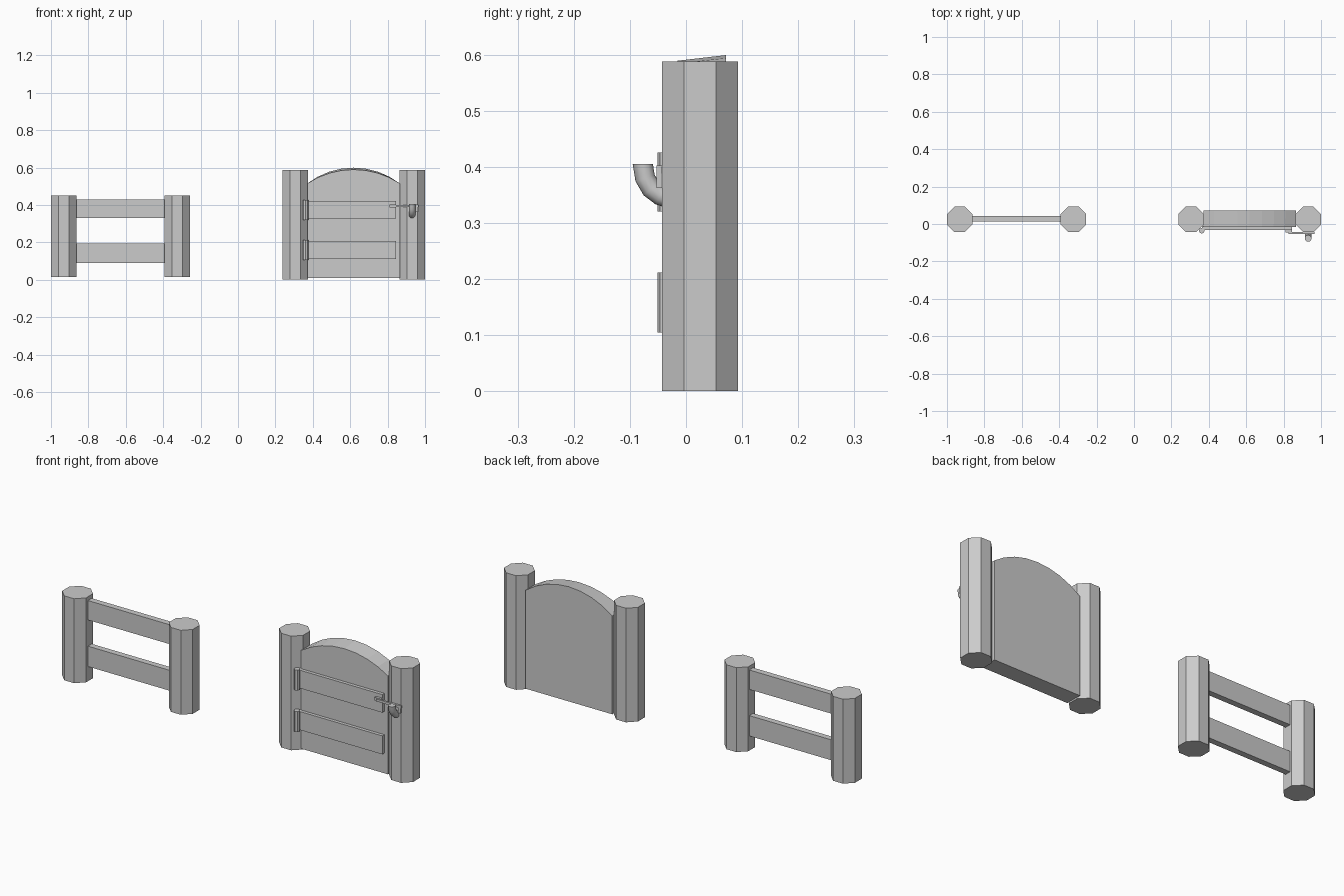
import bpy, bmesh, math
from mathutils import Vector

if "Cube" in bpy.data.objects:
    bpy.data.objects.remove(bpy.data.objects["Cube"])


def make(name, bm):
    bmesh.ops.recalc_face_normals(bm, faces=bm.faces)
    me = bpy.data.meshes.new(name)
    bm.to_mesh(me)
    bm.free()
    ob = bpy.data.objects.new(name, me)
    bpy.context.collection.objects.link(ob)
    return ob


def box(name, x0, x1, y0, y1, z0, z1):
    bm = bmesh.new()
    bmesh.ops.create_cube(bm, size=1)
    for v in bm.verts:
        v.co = ((x0 + x1) / 2 + v.co.x * (x1 - x0),
                (y0 + y1) / 2 + v.co.y * (y1 - y0),
                (z0 + z1) / 2 + v.co.z * (z1 - z0))
    return make(name, bm)


def loft(name, rings):
    """Skin between rings of points and cap both ends."""
    bm = bmesh.new()
    rows = [[bm.verts.new(p) for p in r] for r in rings]
    n = len(rows[0])
    for a, b in zip(rows, rows[1:]):
        for i in range(n):
            j = (i + 1) % n
            bm.faces.new((a[i], a[j], b[j], b[i]))
    bm.faces.new(rows[0])
    bm.faces.new(rows[-1])
    return make(name, bm)


def prism(name, x, y, z0, z1, r, n, turn=0.0):
    angles = [2 * math.pi * i / n + turn for i in range(n)]
    return loft(name, [[(x + r * math.cos(a), y + r * math.sin(a), z)
                        for a in angles] for z in (z0, z1)])


# Octagonal posts with flats facing the axes
POST_R = 0.068 / math.cos(math.pi / 8)
for name, x, z0, z1 in (("fence_post_left", -0.932, 0.015, 0.45),
                        ("fence_post_right", -0.324, 0.015, 0.45),
                        ("gate_post_left", 0.305, 0.0, 0.588),
                        ("gate_post_right", 0.932, 0.0, 0.588)):
    prism(name, x, 0.025, z0, z1, POST_R, 8, math.pi / 8)

# Fence rails
box("fence_rail_lower", -0.87, -0.385, 0.013, 0.044, 0.09, 0.195)
box("fence_rail_upper", -0.87, -0.385, 0.013, 0.044, 0.33, 0.43)

# Arched gate panel, crown slightly lower at the front
HALF, STEPS = 0.247, 8


def panel_outline(y, sag):
    radius = (HALF ** 2 + sag ** 2) / (2 * sag)
    half_angle = math.asin(HALF / radius)
    pts = [(0.618 - HALF, y, 0.008), (0.618 + HALF, y, 0.008)]
    for i in range(STEPS + 1):
        a = half_angle * (1 - 2 * i / STEPS)
        pts.append((0.618 + radius * math.sin(a), y,
                    0.515 + sag - radius * (1 - math.cos(a))))
    return pts


loft("gate_panel", [panel_outline(-0.015, 0.074), panel_outline(0.071, 0.084)])

# Cross boards with hinge barrels
for level, z0, z1 in (("lower", 0.112, 0.207), ("upper", 0.327, 0.42)):
    box(f"gate_board_{level}", 0.363, 0.845, -0.032, -0.01, z0, z1)
    prism(f"hinge_barrel_{level}", 0.362, -0.036, z0 - 0.007, z1 + 0.005, 0.015, 8)

# Latch bar with pivot block and end tab
box("latch_pivot", 0.81, 0.845, -0.045, -0.03, 0.385, 0.402)
box("latch_bar", 0.825, 0.965, -0.053, -0.043, 0.388, 0.400)
box("latch_tab", 0.95, 0.963, -0.053, -0.043, 0.362, 0.402)

# Curved catch growing out of the right gate post
path = [(-0.030, 0.344), (-0.046, 0.349), (-0.062, 0.361),
        (-0.073, 0.380), (-0.077, 0.405)]
rings = []
for i, (y, z) in enumerate(path):
    a, b = path[max(i - 1, 0)], path[min(i + 1, len(path) - 1)]
    t = Vector((0, b[0] - a[0], b[1] - a[1])).normalized()
    if i == len(path) - 1:
        t = Vector((0, 0, 1))
    side = Vector((1, 0, 0))
    up = t.cross(side)
    rings.append([Vector((0.931, y, z)) + 0.018 * (
        side * math.cos(k * math.pi / 6) + up * math.sin(k * math.pi / 6))
        for k in range(12)])
catch = loft("latch_catch", rings)
bpy.context.view_layer.objects.active = catch
catch.select_set(True)
bpy.ops.object.shade_smooth_by_angle(angle=math.radians(40))
